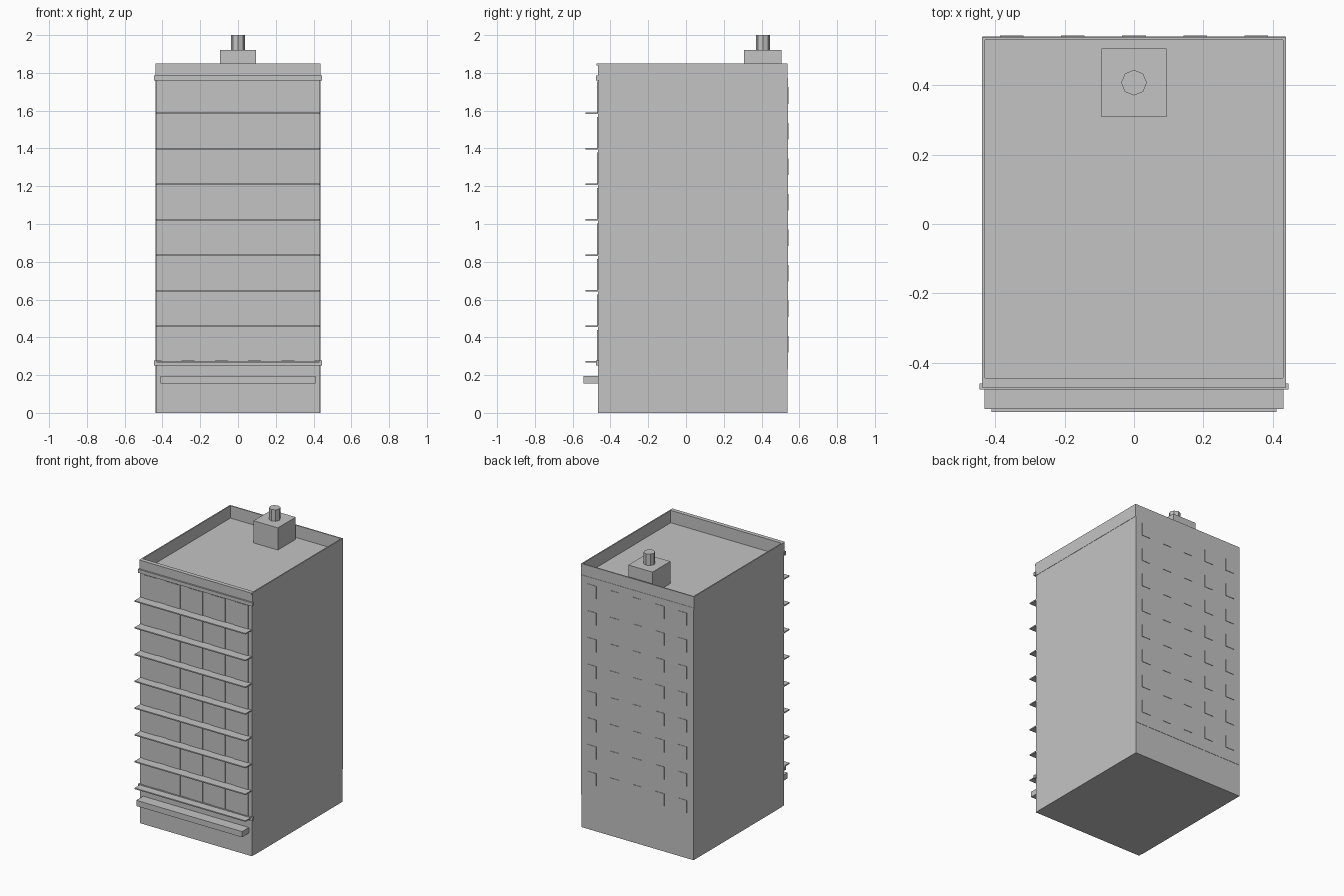
import bpy
import bmesh
from mathutils import Vector

old = bpy.data.objects.get("Cube")
if old:
    bpy.data.objects.remove(old, do_unlink=True)

# Single material
GREY = (0.55, 0.55, 0.55, 1.0)
concrete = bpy.data.materials.new("concrete grey")
concrete.use_nodes = True
concrete.diffuse_color = GREY
concrete.node_tree.nodes["Principled BSDF"].inputs["Base Color"].default_value = GREY


def finish(name, bm):
    mesh = bpy.data.meshes.new(name)
    bm.to_mesh(mesh)
    bm.free()
    mesh.materials.append(concrete)
    obj = bpy.data.objects.new(name, mesh)
    bpy.context.collection.objects.link(obj)
    return obj


def add_box(bm, x, y, z):
    """Add a box spanning the given (min, max) ranges."""
    verts = bmesh.ops.create_cube(bm, size=1)["verts"]
    for v in verts:
        v.co = Vector([a + (b - a) * (c + 0.5) for (a, b), c in zip((x, y, z), v.co)])
    return verts


def box(name, half_width, y, z):
    bm = bmesh.new()
    add_box(bm, (-half_width, half_width), y, z)
    return finish(name, bm)


def window_grid(name, pitch, width, y, bottoms, height):
    """Five shallow panels on every floor."""
    bm = bmesh.new()
    for bottom in bottoms:
        for i in range(-2, 3):
            x = i * pitch
            add_box(bm, (x - width / 2, x + width / 2), y, (bottom, bottom + height))
    return finish(name, bm)


BACK, FRONT, TOP, ROOF = 0.538, -0.466, 1.851, 1.76
FLOOR = 0.188
floors = [0.27 + i * FLOOR for i in range(8)]

# Main block and the slightly narrower front wall
box("main_block", 0.436, (-0.437, BACK), (0, ROOF))
box("front_wall", 0.434, (FRONT, -0.437), (0, ROOF))

# Parapet: block with a sunken roof
bm = bmesh.new()
add_box(bm, (-0.438, 0.438), (FRONT, BACK), (ROOF, TOP))
bm.normal_update()
top = max(bm.faces, key=lambda f: f.calc_center_median().z)
bmesh.ops.inset_region(bm, faces=[top], thickness=0.012)
rim = list(top.verts)
inner = bmesh.ops.extrude_face_region(bm, geom=[top])
for v in [g for g in inner["geom"] if isinstance(g, bmesh.types.BMVert)]:
    v.co.z = ROOF + 0.004
    if v.co.y < 0:
        v.co.y = -0.444
for v in rim:
    if v.is_valid and v.co.y < 0:
        v.co.y = -0.444
if top.is_valid:
    bmesh.ops.delete(bm, geom=[top], context="FACES_ONLY")
bmesh.ops.recalc_face_normals(bm, faces=bm.faces)
finish("parapet", bm)
box("parapet_lip", 0.436, (-0.473, FRONT), (1.838, TOP))

# Front string courses and entrance canopy
for name, z in (("lower_cornice", 0.252), ("upper_cornice", 1.761)):
    box(name, 0.445, (-0.477, -0.46), (z, z + 0.025))
box("entrance_canopy", 0.411, (-0.542, FRONT), (0.156, 0.196))

# Thin ledges on each floor
for i, z in enumerate(floors):
    box(f"floor_ledge_{i + 1}", 0.431, (-0.533, FRONT), (z - 0.004, z + 0.004))

# Front and back window panels
window_grid("front_windows", 0.176, 0.108, (-0.47, FRONT),
            [z + 0.004 for z in floors], 0.165)
box("back_wall_panel", 0.436, (BACK, 0.54), (0.23, 1.773))
window_grid("back_windows", 0.176, 0.068, (0.54, 0.543),
            [z + 0.05 for z in floors], 0.088)

# Rooftop housing and eight-sided chimney
box("roof_housing", 0.094, (0.308, 0.506), (ROOF, 1.92))
bm = bmesh.new()
bmesh.ops.create_cone(bm, cap_ends=True, segments=8, radius1=0.037, radius2=0.037, depth=0.08)
bmesh.ops.translate(bm, verts=bm.verts, vec=(0, 0.407, 1.96))
finish("chimney", bm)
